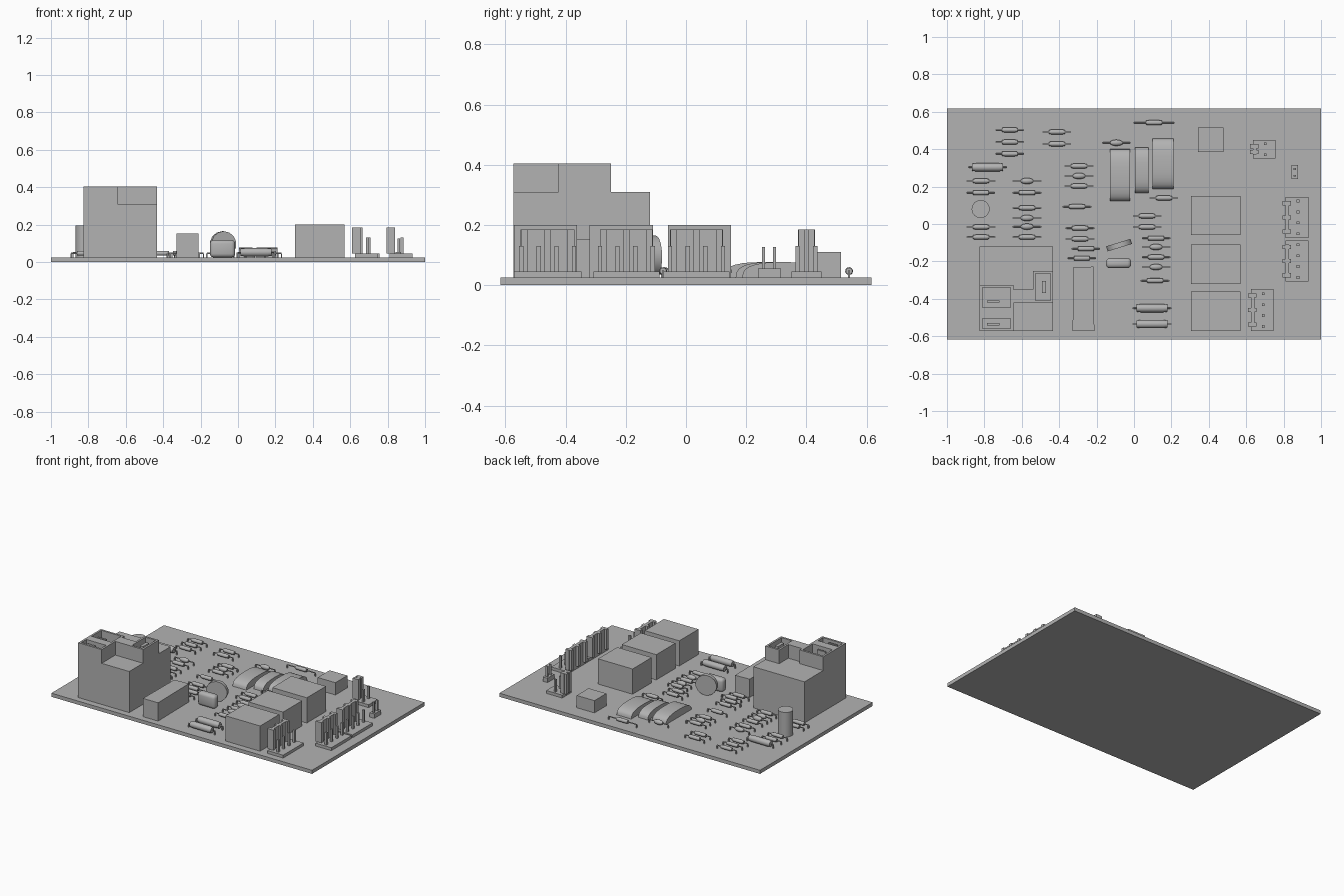
import bpy, bmesh, math
from mathutils import Matrix, Vector

if "Cube" in bpy.data.objects:
    bpy.data.objects.remove(bpy.data.objects["Cube"])

grey = bpy.data.materials.new("plain grey")
grey.diffuse_color = (0.45, 0.45, 0.45, 1)
grey.use_nodes = True
grey.node_tree.nodes["Principled BSDF"].inputs["Base Color"].default_value = grey.diffuse_color
TOP = 0.025  # upper surface of the board


def finish(name, bm, smooth=None):
    bmesh.ops.recalc_face_normals(bm, faces=bm.faces)
    me = bpy.data.meshes.new(name)
    bm.to_mesh(me)
    bm.free()
    me.materials.append(grey)
    ob = bpy.data.objects.new(name, me)
    bpy.context.collection.objects.link(ob)
    if smooth:
        bpy.ops.object.select_all(action='DESELECT')
        ob.select_set(True)
        bpy.context.view_layer.objects.active = ob
        bpy.ops.object.shade_smooth_by_angle(angle=math.radians(smooth))
    return ob


def add_box(bm, x0, x1, y0, y1, z0, z1):
    m = (Matrix.Translation(((x0 + x1) / 2, (y0 + y1) / 2, (z0 + z1) / 2))
         @ Matrix.Diagonal((x1 - x0, y1 - y0, z1 - z0, 1)))
    bmesh.ops.create_cube(bm, size=1, matrix=m)


def boxes(name, *dims):
    bm = bmesh.new()
    for d in dims:
        add_box(bm, *d)
    return finish(name, bm)


def prism(bm, pts, axis, a, b):
    """Extrude a closed outline along 'x' (pts are y,z) or 'z' (pts are x,y)."""
    at = (lambda p, t: (t, *p)) if axis == 'x' else (lambda p, t: (*p, t))
    lo = [bm.verts.new(at(p, a)) for p in pts]
    hi = [bm.verts.new(at(p, b)) for p in pts]
    bm.faces.new(lo)
    bm.faces.new(hi)
    n = len(pts)
    for i in range(n):
        bm.faces.new((lo[i], lo[(i + 1) % n], hi[(i + 1) % n], hi[i]))


def lathe_x(bm, x, y, z, profile, n=12):
    """Revolve (offset along x, radius) pairs around a line parallel to x."""
    rings = [[bm.verts.new((x + dx, y + r * math.cos(2 * math.pi * i / n),
                            z + r * math.sin(2 * math.pi * i / n)))
              for i in range(n)] for dx, r in profile]
    for p, q in zip(rings, rings[1:]):
        for i in range(n):
            j = (i + 1) % n
            bm.faces.new((p[i], p[j], q[j], q[i]))
    bm.faces.new(rings[0])
    bm.faces.new(rings[-1])


# Circuit board
boxes("board", (-1, 1, -0.617, 0.617, 0, TOP))

# Large power relay: body and raised open sockets with blade tabs
boxes("power_relay_body", (-0.825, -0.433, -0.573, -0.12, TOP, 0.31))


def socket(name, x0, x1, y0, y1, tab, t=0.014):
    boxes(name, (x0, x0 + t, y0, y1, 0.31, 0.405), (x1 - t, x1, y0, y1, 0.31, 0.405),
          (x0 + t, x1 - t, y0, y0 + t, 0.31, 0.405), (x0 + t, x1 - t, y1 - t, y1, 0.31, 0.405),
          (*tab, 0.31, 0.395))


socket("relay_socket_rear", -0.825, -0.645, -0.46, -0.325, (-0.785, -0.718, -0.42, -0.408))
socket("relay_socket_front", -0.825, -0.645, -0.573, -0.49, (-0.785, -0.72, -0.542, -0.53))
socket("relay_socket_right", -0.54, -0.433, -0.423, -0.25, (-0.493, -0.47, -0.37, -0.305))
boxes("relay_socket_bridges", (-0.825, -0.645, -0.49, -0.46, 0.31, 0.405),
      (-0.645, -0.54, -0.423, -0.35, 0.31, 0.405))

# Three small relays and block-shaped parts
for i, (y0, y1) in enumerate([(-0.06, 0.15), (-0.32, -0.11), (-0.572, -0.362)]):
    boxes(f"relay_{i + 1}", (0.305, 0.57, y0, y1, TOP, 0.2))
boxes("square_block", (0.342, 0.478, 0.385, 0.515, TOP, 0.11))
bm = bmesh.new()
prism(bm, [(-0.328, -0.573), (-0.212, -0.573), (-0.217, -0.228), (-0.325, -0.233)], 'z', TOP, 0.152)
finish("film_capacitor_block", bm)

# Upright can capacitor
bm = bmesh.new()
prism(bm, [(-0.82 + 0.048 * math.cos(a * math.pi / 12), 0.08 + 0.048 * math.sin(a * math.pi / 12))
           for a in range(24)], 'z', TOP, 0.195)
finish("can_capacitor", bm, 40)

# Three pillow-shaped capacitors lying along y
for i, (x0, x1, y0, y1) in enumerate([(-0.127, -0.022, 0.122, 0.4),
                                     (0.005, 0.078, 0.165, 0.41), (0.1, 0.212, 0.187, 0.457)]):
    c, h = (y0 + y1) / 2, (y1 - y0) / 2
    arch = [(c + h * math.copysign(abs(math.cos(t)) ** 0.75, math.cos(t)),
             TOP + 0.052 * math.sin(t) ** 0.75)
            for t in [math.pi * k / 14 for k in range(1, 14)]]
    bm = bmesh.new()
    prism(bm, [(y1, TOP)] + arch + [(y0, TOP)], 'x', x0, x1)
    finish(f"pillow_capacitor_{i + 1}", bm, 50)

# Upright disc, slightly turned
bm = bmesh.new()
m = (Matrix.Translation((-0.08, -0.113, 0.095)) @ Matrix.Rotation(math.radians(17), 4, 'Z')
     @ Matrix.Rotation(math.pi / 2, 4, 'X'))
bmesh.ops.create_cone(bm, cap_ends=True, segments=14, radius1=0.07, radius2=0.07,
                      depth=0.028, matrix=m)
finish("disc_varistor", bm, 40)

# Rounded upright capacitor in front of the disc
bm = bmesh.new()
add_box(bm, -0.15, -0.015, -0.236, -0.183, TOP, 0.118)
ob = finish("rounded_capacitor", bm)
bev = ob.modifiers.new("round", 'BEVEL')
bev.width = 0.02
bev.segments = 3
for p in ob.data.polygons:
    p.use_smooth = True

# Axial parts: thin leads bent to the board and a small body
BODY = {
    "resistor": [(-0.042, 0.011), (-0.026, 0.013), (0.026, 0.013), (0.042, 0.011)],
    "bead": [(-0.032, 0.008), (-0.02, 0.014), (0, 0.017), (0.02, 0.014), (0.032, 0.008)],
    "power_resistor": [(-0.082, 0.019), (-0.06, 0.022), (0.06, 0.022), (0.082, 0.019)],
}
SPOTS = {
    "resistor": [(-0.665, 0.503), (-0.665, 0.438), (-0.665, 0.375), (-0.412, 0.492), (-0.412, 0.428),
                 (0.107, 0.542), (-0.818, 0.23), (-0.82, 0.167), (-0.572, 0.167), (-0.572, 0.086),
                 (-0.572, -0.07), (-0.818, -0.016), (-0.818, -0.07), (-0.294, 0.31), (-0.294, 0.203),
                 (-0.305, 0.093), (-0.289, -0.022), (-0.289, -0.08), (-0.257, -0.132),
                 (-0.28, -0.183), (0.16, 0.139), (0.07, 0.043), (0.07, -0.016), (0.118, -0.076),
                 (0.118, -0.177), (0.112, -0.303)],
    "bead": [(-0.094, 0.434), (-0.572, 0.23), (-0.572, 0.032), (-0.572, -0.014),
             (-0.294, 0.257), (0.118, -0.123), (0.118, -0.23)],
    "power_resistor": [(-0.783, 0.303), (0.096, -0.45), (0.096, -0.535)],
}
LEAD = 0.0035
for kind, spots in SPOTS.items():
    z = 0.047 if kind != "power_resistor" else 0.052
    reach = 0.073 if kind != "power_resistor" else 0.1
    for i, (x, y) in enumerate(spots):
        r = 0.107 if y > 0.54 else reach
        bm = bmesh.new()
        lathe_x(bm, x, y, z, BODY[kind])
        lathe_x(bm, x, y, z, [(-r, LEAD), (r, LEAD)], 6)
        for s in (-r, r):
            add_box(bm, x + s - LEAD, x + s + LEAD, y - LEAD, y + LEAD, TOP - 0.005, z)
        finish(f"{kind}_{i + 1}", bm, 40)


# Pin connectors: base, ribbed rear wall and square pins
def connector(name, x, y, pins, half, pitch=0.0585, wall=True):
    parts = [(x, x + 0.122, y - half, y + half, TOP, 0.045)]
    if wall:
        w = half - 0.022
        parts.append((x, x + 0.02, y - w, y + w, 0.045, 0.185))
        n = max(2, pins - 1)
        for i in range(n):
            ry = y - w + 0.012 + i * 2 * (w - 0.012) / (n - 1)
            parts.append((x - 0.016, x + 0.03, ry - 0.011, ry + 0.011, 0.045, 0.185))
    for i in range(pins):
        py = y + (i - (pins - 1) / 2) * pitch
        parts.append((x + 0.06, x + 0.074, py - 0.007, py + 0.007, 0.045, 0.13))
    boxes(name, *parts)


connector("connector_right_rear", 0.81, 0.035, 4, 0.11)
connector("connector_right_front", 0.81, -0.198, 4, 0.11)
connector("connector_front", 0.625, -0.46, 4, 0.112)
connector("connector_two_pin", 0.635, 0.4, 2, 0.05)
boxes("jumper_header", (0.842, 0.878, 0.24, 0.315, TOP, 0.055),
      (0.853, 0.867, 0.253, 0.263, 0.055, 0.127), (0.853, 0.867, 0.289, 0.299, 0.055, 0.127))
